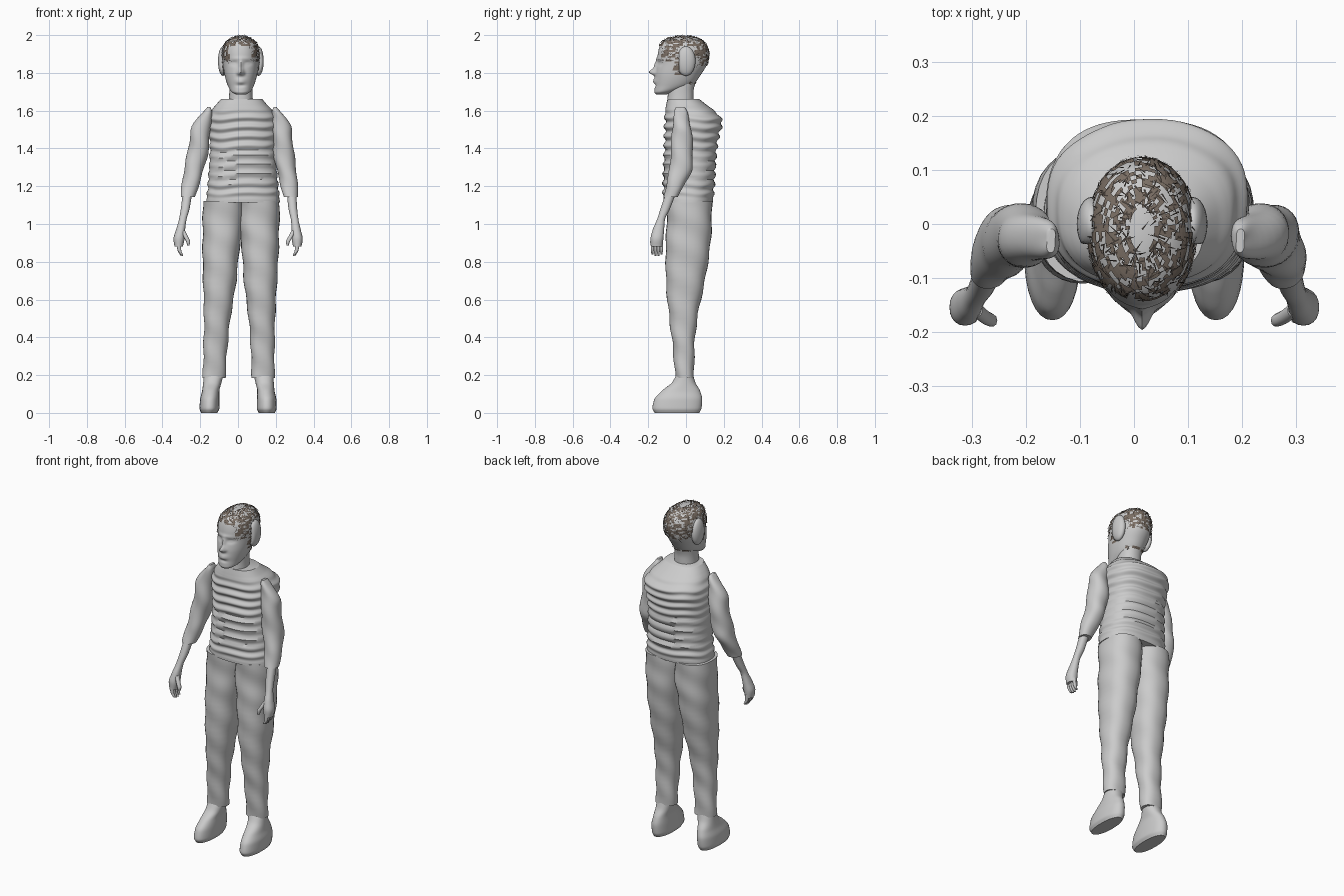
import bpy, bmesh, math, random
from mathutils import Vector

random.seed(4)
cube = bpy.data.objects.get("Cube")
if cube:
    bpy.data.objects.remove(cube)


def material(name, rgb):
    m = bpy.data.materials.new(name)
    m.use_nodes = True
    m.diffuse_color = (*rgb, 1)
    m.node_tree.nodes["Principled BSDF"].inputs["Base Color"].default_value = (*rgb, 1)
    return m


GREY = material("plain grey", (0.6, 0.6, 0.6))
BROWN = material("hair brown", (0.2, 0.16, 0.13))
DARK = material("dark hair strands", (0.06, 0.048, 0.04))


def slopes(vals):
    # Monotone tangents, so interpolated outlines never overshoot
    d = [b - a for a, b in zip(vals, vals[1:])]
    mid = [2 * a * b / (a + b) if a * b > 0 else 0 for a, b in zip(d, d[1:])]
    return [d[0]] + mid + [d[-1]]


def resample(sections, steps):
    columns = []
    for vals in zip(*sections):
        m = slopes(vals)
        col = []
        for i in range(len(vals) - 1):
            for k in range(steps):
                t = k / steps
                s = t * t * (3 - 2 * t)
                col.append(vals[i] * (1 - s) + vals[i + 1] * s
                           + m[i] * t * (1 - t) ** 2 - m[i + 1] * t * t * (1 - t))
        columns.append(col + [vals[-1]])
    return list(zip(*columns))


def loft_mesh(sections, sides=32, steps=6, power=2.2, shape=None):
    """Skin horizontal sections given as (z, x_min, x_max, y_min, y_max)."""
    bm = bmesh.new()
    rings = []
    for z, xa, xb, ya, yb in resample(sections, steps):
        ring = []
        for i in range(sides):
            a = math.tau * i / sides
            c, s = math.cos(a), math.sin(a)
            x = (xa + xb) / 2 + (xb - xa) / 2 * math.copysign(abs(c) ** (2 / power), c)
            y = (ya + yb) / 2 + (yb - ya) / 2 * math.copysign(abs(s) ** (2 / power), s)
            p = Vector((x, y, z))
            ring.append(bm.verts.new(shape(p, a) if shape else p))
        rings.append(ring)
    for low, high in zip(rings, rings[1:]):
        for i in range(sides):
            j = (i + 1) % sides
            bm.faces.new((low[i], low[j], high[j], high[i]))
    bm.faces.new(rings[0])
    bm.faces.new(rings[-1])
    bmesh.ops.recalc_face_normals(bm, faces=bm.faces)
    return bm


def finish(name, bm, mat, smooth=True):
    mesh = bpy.data.meshes.new(name)
    bm.to_mesh(mesh)
    bm.free()
    mesh.materials.append(mat)
    if smooth:
        mesh.shade_smooth()
        mesh.set_sharp_from_angle(angle=math.radians(50))
    ob = bpy.data.objects.new(name, mesh)
    bpy.context.collection.objects.link(ob)
    return ob


def pair(name, sections, lean, **options):
    """Left and right copies; lean shifts the mirror axis with height."""
    sections = sorted(sections)
    for side, label in ((1, "left"), (-1, "right")):
        rows = []
        for z, xa, xb, ya, yb in sections:
            lo, hi = sorted((side * xa, side * xb))
            rows.append((z, lo + lean(z), hi + lean(z), ya, yb))
        finish(label + "_" + name, loft_mesh(rows, **options), GREY)


def leg_lean(z):
    return 0.016 * z


def arm_lean(z):
    return 0.03 * max(0, z - 0.9)


# Ribbed torso
def ribs(p, a):
    fade = min(1, max(0, (p.z - 1.13) / 0.04)) * min(1, max(0, (1.61 - p.z) / 0.05))
    wave = math.sin(math.tau * p.z / 0.05 + 0.7 * math.sin(2 * a) + 0.5 * math.sin(5 * a))
    out = Vector((math.cos(a) * 0.6, math.sin(a), 0))
    return p + out * 0.007 * fade * wave


torso = [(1.115, -.168, .222, -.12, .142), (1.2, -.16, .213, -.121, .15),
         (1.4, -.148, .198, -.115, .163), (1.48, -.155, .205, -.113, .178),
         (1.54, -.16, .21, -.112, .192), (1.6, -.14, .183, -.11, .15),
         (1.63, -.118, .155, -.105, .11), (1.662, -.088, .128, -.098, .07)]
finish("torso", loft_mesh(torso, sides=64, steps=14, power=2.4, shape=ribs), GREY)


# Trousers and feet
def creases(p, a):
    return p + Vector((math.cos(a), math.sin(a), 0)) * 0.003 * math.sin(38 * p.z + 2 * a)


pair("trouser_leg", [(1.122, -.012, .203, -.105, .138), (1.0, -.012, .203, -.102, .136),
                     (.88, .005, .202, -.108, .128), (.7, .02, .196, -.106, .1),
                     (.5, .048, .188, -.088, .06), (.35, .062, .188, -.07, .045),
                     (.185, .07, .19, -.056, .042)], leg_lean, power=2.3, shape=creases)
pair("foot", [(0, .11, .195, -.165, .07), (.025, .099, .204, -.178, .082),
              (.07, .099, .202, -.168, .086), (.115, .1, .192, -.13, .075),
              (.16, .09, .187, -.075, .05), (.2, .08, .184, -.052, .038)], leg_lean)

# Sleeves, forearms and hands
pair("sleeve", [(1.62, .165, .185, -.05, -.012), (1.595, .157, .206, -.06, .005),
                (1.5, .165, .267, -.073, .028), (1.4, .17, .278, -.08, .037),
                (1.3, .19, .296, -.086, .033), (1.22, .213, .305, -.103, 0),
                (1.143, .235, .311, -.118, -.045)], arm_lean, shape=creases)
pair("forearm_and_palm", [(1.17, .25, .3, -.105, -.05), (1.08, .262, .308, -.135, -.085),
                          (1.02, .277, .317, -.155, -.112), (.97, .282, .33, -.176, -.116),
                          (.92, .284, .342, -.188, -.12), (.88, .292, .336, -.186, -.125)],
     arm_lean, sides=20)
for n in range(4):
    y = -.178 + .016 * n
    tip = .828 + .007 * abs(n - 1.5)
    pair("finger_" + str(n + 1), [(.9, .304, .326, y - .009, y + .009),
                                  (.86, .3, .32, y - .008, y + .008),
                                  (tip, .291, .303, y - .005, y + .005)],
         arm_lean, sides=10, steps=3)
pair("thumb", [(.965, .282, .305, -.172, -.145), (.93, .264, .288, -.185, -.16),
               (.905, .253, .274, -.19, -.167), (.885, .258, .268, -.187, -.173)],
     arm_lean, sides=10, steps=3)

# Neck and head with sculpted face
HEAD_X = 0.015
neck = [(1.64, -.05, .08, -.1, .04), (1.7, -.046, .076, -.095, .04),
        (1.78, -.045, .075, -.09, .06)]
finish("neck", loft_mesh(neck), GREY)

profile = [(1.686, .028, -.158, -.1), (1.7, .05, -.167, -.055), (1.735, .07, -.165, .035),
           (1.79, .086, -.163, .078), (1.85, .095, -.153, .112), (1.9, .098, -.149, .12),
           (1.95, .086, -.136, .106), (1.977, .06, -.105, .075), (1.993, .022, -.05, .03)]
head = [(z, HEAD_X - w, HEAD_X + w, ya, yb) for z, w, ya, yb in profile]

# Face bumps: x, z, depth, width, height
bumps = [(0, 1.805, -.034, .014, .016), (0, 1.842, -.014, .011, .025),
         (0, 1.757, -.012, .026, .013), (0, 1.758, .006, .022, .003),
         (0, 1.733, .006, .022, .008), (0, 1.876, -.004, .05, .009)]
for s in (-1, 1):
    bumps += [(s * .037, 1.85, .011, .019, .011), (s * .037, 1.849, -.006, .012, .006),
              (s * .014, 1.798, -.008, .008, .008)]


def face(p, a):
    if math.sin(a) < 0:
        for x, z, depth, w, h in bumps:
            p.y += depth * math.exp(-((p.x - HEAD_X - x) / w) ** 2 - ((p.z - z) / h) ** 2)
    return p


finish("head", loft_mesh(head, sides=96, steps=10, power=2.1, shape=face), GREY)

# Ear shells with a flat front edge
for side, label in ((1, "left"), (-1, "right")):
    bm = bmesh.new()
    bmesh.ops.create_uvsphere(bm, u_segments=24, v_segments=16, radius=1)
    for v in bm.verts:
        v.co = Vector((HEAD_X + side * .094 + v.co.x * .027,
                       max(-.037, v.co.y * .05), 1.862 + v.co.z * .078))
    finish(label + "_ear", bm, GREY)


# Patchy hair cap lifted off the scalp
def is_hair(c):
    x, y, z = abs(c.x - HEAD_X), c.y, c.z
    crown = z > 1.945
    back = y > 0.05 and z > 1.835
    temple = x > 0.06 and -0.13 < y < -0.035 and z > 1.86
    sideburn = x > 0.06 and -0.06 < y < -0.03 and z > 1.79
    nape = y > 0.015 and 1.72 < z < 1.75
    return crown or back or temple or sideburn or nape


bm = loft_mesh(head, sides=44, steps=5, power=2.1)
bm.normal_update()
for v, n in [(v, v.normal.copy()) for v in bm.verts]:
    v.co += n * 0.004
roots = [(f.calc_center_median(), f.normal.copy()) for f in bm.faces
         if is_hair(f.calc_center_median())]
bare = [f for f in bm.faces if not is_hair(f.calc_center_median()) or random.random() < 0.4]
bmesh.ops.delete(bm, geom=bare, context="FACES")
finish("hair_cap", bm, BROWN, smooth=False)

# Thin crossing strands over the cap
bm = bmesh.new()
for root, n in roots:
    if random.random() < 0.55:
        along = n.cross(Vector([random.uniform(-1, 1) for _ in range(3)])).normalized()
        across = n.cross(along) * 0.0017
        base = root + n * 0.001
        tip = base + along * random.uniform(0.015, 0.03) + n * 0.001
        bm.faces.new([bm.verts.new(p) for p in (base - across, base + across, tip)])
finish("hair_strands", bm, DARK, smooth=False)
